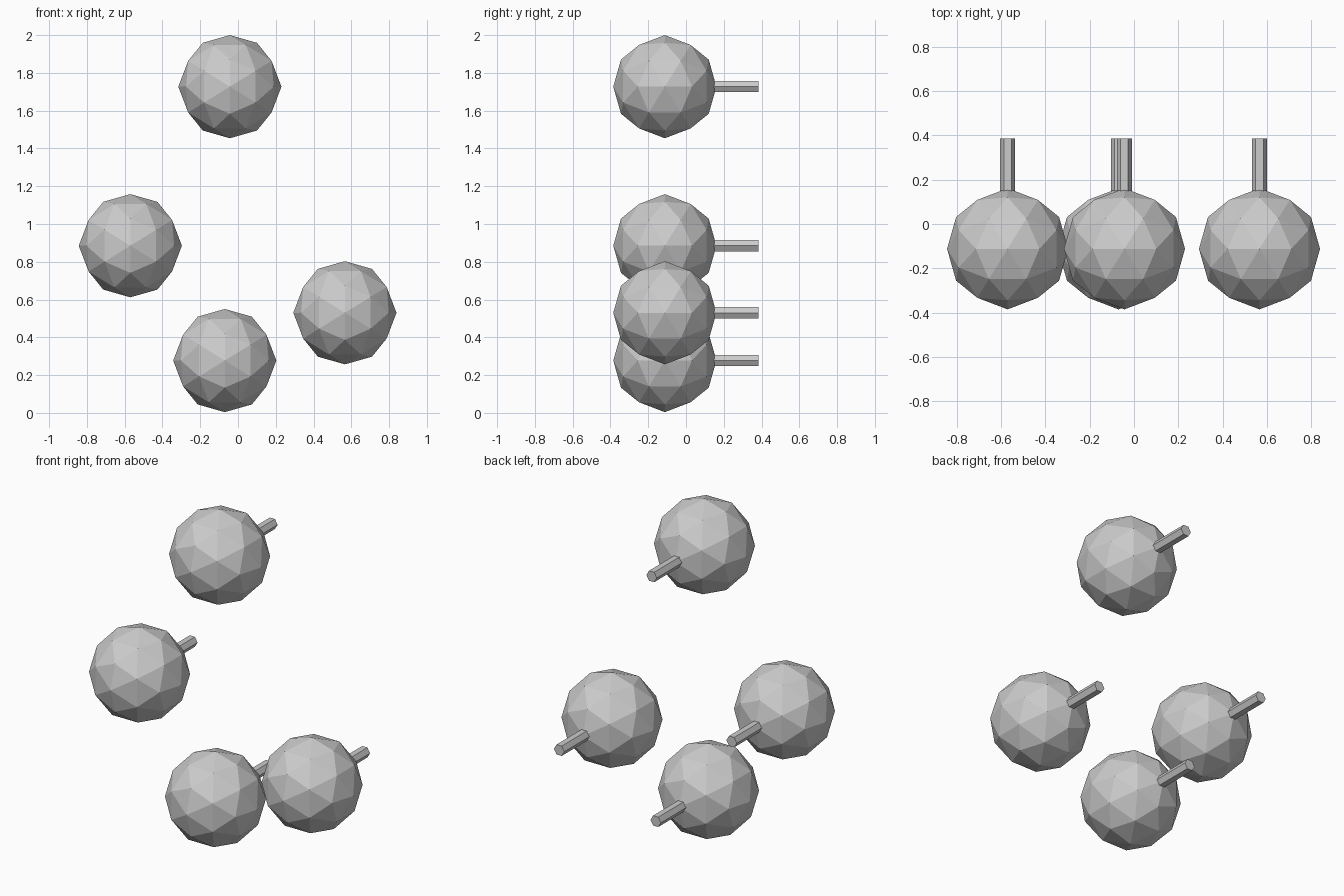
import bpy, math
from mathutils import Matrix

if "Cube" in bpy.data.objects:
    bpy.data.objects.remove(bpy.data.objects["Cube"])

RADIUS = 0.273            # ball radius
BALL_Y = -0.112           # depth of every ball centre
ROD_RADIUS = 0.034
ROD_START, ROD_END = 0.08, 0.385

grey = bpy.data.materials.new("light_grey")
grey.diffuse_color = (0.6, 0.6, 0.6, 1.0)
grey.use_nodes = True
grey.node_tree.nodes["Principled BSDF"].inputs["Base Color"].default_value = grey.diffuse_color


def finish(name):
    obj = bpy.context.object
    obj.name = name
    obj.data.materials.append(grey)
    bpy.ops.object.shade_flat()
    return obj


def add_ball(name, x, z):
    # Faceted ball, turned so an edge midpoint lies on each main axis
    bpy.ops.mesh.primitive_ico_sphere_add(subdivisions=2, radius=RADIUS)
    ball = finish(name)
    ball.data.transform(Matrix.Rotation(-math.atan2(1, (1 + 5 ** 0.5) / 2), 4, 'Y'))
    ball.location = (x, BALL_Y, z)


def add_rod(name, x, z):
    # Six-sided rod pointing backwards, flat side up
    bpy.ops.mesh.primitive_cylinder_add(vertices=6, radius=ROD_RADIUS,
                                        depth=ROD_END - ROD_START)
    rod = finish(name)
    rod.data.transform(Matrix.Rotation(math.radians(90), 4, 'X')
                       @ Matrix.Rotation(math.radians(30), 4, 'Z'))
    rod.location = (x, (ROD_START + ROD_END) / 2, z)


# Four balls, each with a rod behind it
holds = {
    "top": (-0.043, 1.727),
    "left": (-0.57, 0.885),
    "right": (0.566, 0.53),
    "bottom": (-0.07, 0.277),
}
for place, (x, z) in holds.items():
    add_ball(place + "_ball", x, z)
    add_rod(place + "_rod", x, z)
